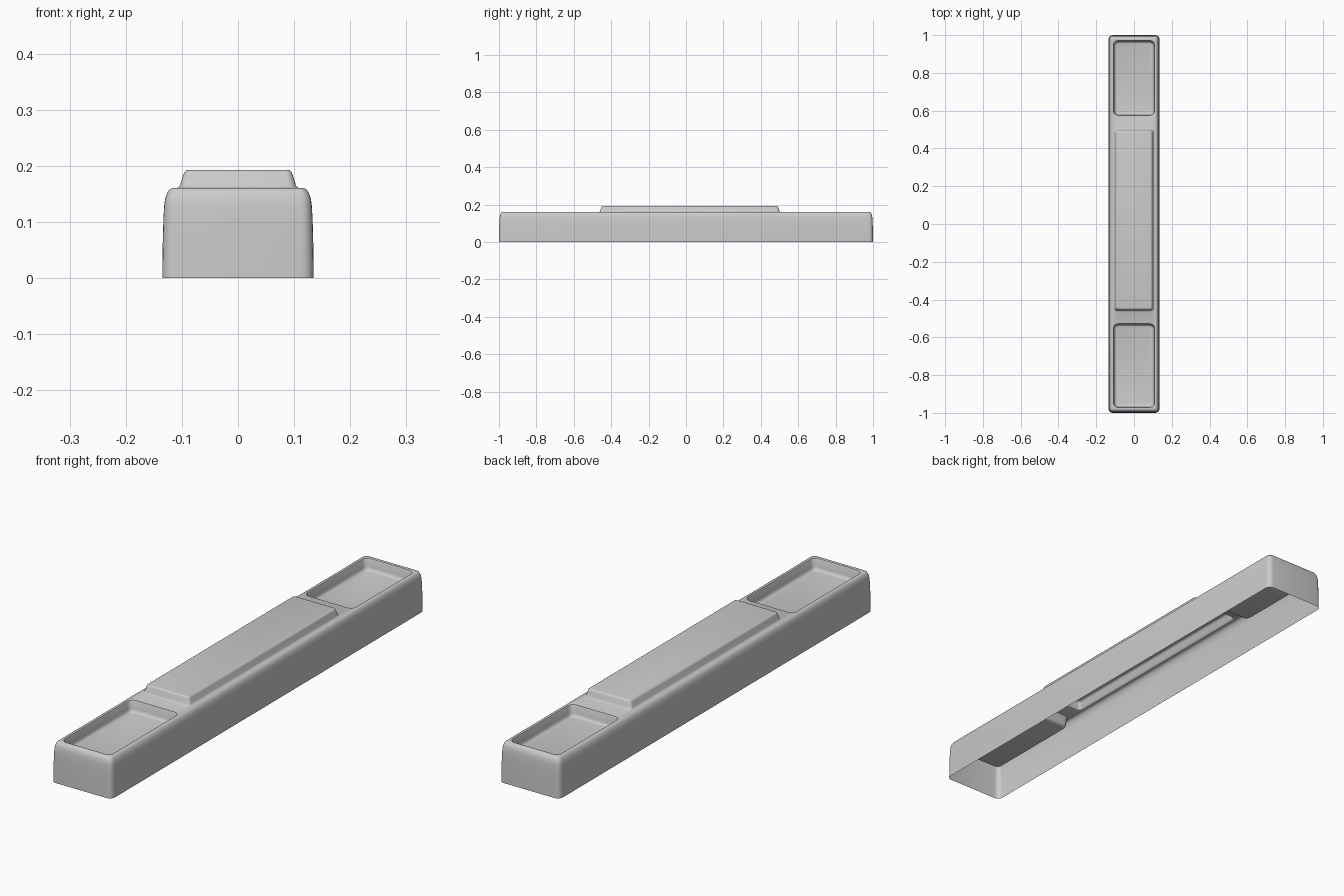
import bpy, bmesh, math

if "Cube" in bpy.data.objects:
    bpy.data.objects.remove(bpy.data.objects["Cube"])

bm = bmesh.new()


def ring(hx, y0, y1, r, z, seg=5):
    """Rounded rectangle of vertices, counter-clockwise seen from above."""
    corners = [(hx - r, y1 - r, 0), (r - hx, y1 - r, 90),
               (r - hx, y0 + r, 180), (hx - r, y0 + r, 270)]
    out = []
    for cx, cy, start in corners:
        for i in range(seg + 1):
            a = math.radians(start + 90 * i / seg)
            out.append(bm.verts.new((cx + r * math.cos(a), cy + r * math.sin(a), z)))
    return out


def skin(hx, y0, y1, r, steps, cap):
    """Stack rings from (inset, height) steps; return first and last ring."""
    rings = [ring(hx - d, y0 + d, y1 - d, max(r - d * 0.6, 0.006), z) for d, z in steps]
    for a, b in zip(rings, rings[1:]):
        for i in range(len(a)):
            j = (i + 1) % len(a)
            bm.faces.new((a[i], a[j], b[j], b[i]))
    if cap:
        bm.faces.new(rings[-1])
    return rings[0], rings[-1]


def ring_edges(r):
    result = []
    for i, v in enumerate(r):
        w = r[(i + 1) % len(r)]
        result.append(bm.edges.get((v, w)) or bm.edges.new((v, w)))
    return result


TOP = 0.161
# Outer walls, open underneath, rounding over at the top
_, rim = skin(0.135, -1.0, 1.0, 0.022,
              [(0, 0), (0.0008, 0.06), (0.002, 0.105), (0.0035, 0.13), (0.0055, 0.143),
               (0.009, 0.152), (0.013, 0.158), (0.018, TOP)], False)

# Raised centre panel
panel, _ = skin(0.108, -0.464, 0.504, 0.018,
                [(0, TOP), (0.003, 0.1625), (0.005, 0.166), (0.0105, 0.184),
                 (0.0125, 0.189), (0.0155, 0.192), (0.019, 0.193)], True)

# Sunken trays at both ends
tray_steps = [(0, TOP), (0.003, 0.160), (0.005, 0.156), (0.008, 0.128),
              (0.010, 0.121), (0.014, 0.1165), (0.019, 0.115)]
trays = [skin(0.112, y0, y1, 0.026, tray_steps, True)[0]
         for y0, y1 in ((-0.974, -0.525), (0.572, 0.974))]

# Flat top surface around panel and trays
edges = [e for r in (rim, panel, *trays) for e in ring_edges(r)]
res = bmesh.ops.triangle_fill(bm, edges=edges, use_beauty=True, normal=(0, 0, 1))
for f in res["geom"]:
    if isinstance(f, bmesh.types.BMFace):
        f.normal_update()
        if f.normal.z < 0:
            f.normal_flip()

mesh = bpy.data.meshes.new("bar_shell")
bm.to_mesh(mesh)
bm.free()
shell = bpy.data.objects.new("bar_shell", mesh)
bpy.context.collection.objects.link(shell)
bpy.context.view_layer.objects.active = shell
shell.select_set(True)
bpy.ops.object.shade_smooth_by_angle(angle=math.radians(35))
